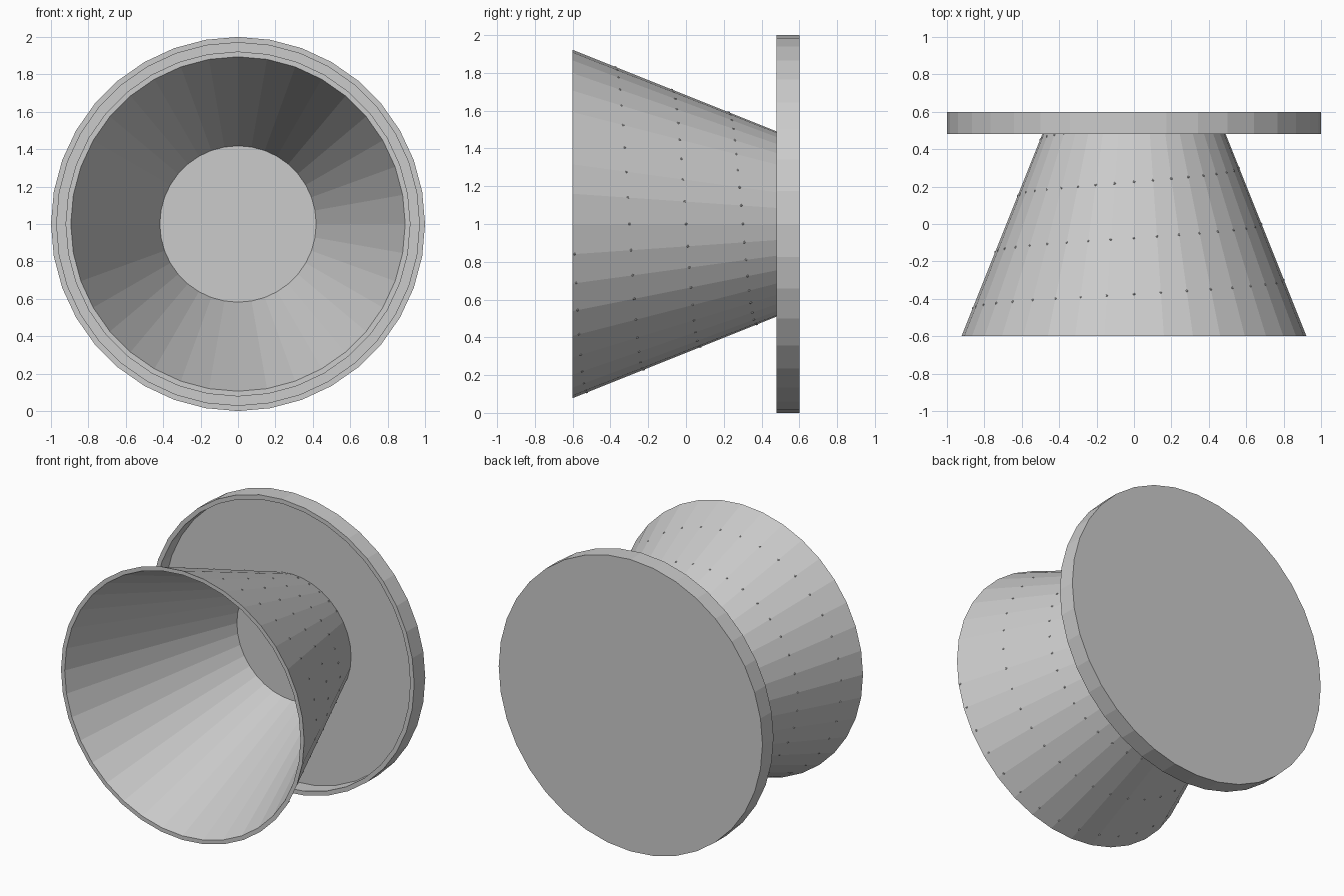
import bpy, bmesh, math
from mathutils import Matrix, Vector

if "Cube" in bpy.data.objects:
    bpy.data.objects.remove(bpy.data.objects["Cube"])

SIDES = 36
CENTRE = Vector((0, 0, 1))


def add_object(name, bm):
    bmesh.ops.recalc_face_normals(bm, faces=bm.faces)
    mesh = bpy.data.meshes.new(name)
    bm.to_mesh(mesh)
    bm.free()
    obj = bpy.data.objects.new(name, mesh)
    obj.location = CENTRE
    bpy.context.collection.objects.link(obj)
    return obj


def ring_point(r, y, a):
    return Vector((r * math.cos(a), y, r * math.sin(a)))


def lathe(name, profile, closed=False):
    """Turn an (r, y) profile around the y axis; open ends are capped flat."""
    bm = bmesh.new()
    rings = [[bm.verts.new(ring_point(r, y, 2 * math.pi * i / SIDES))
              for i in range(SIDES)] for r, y in profile]
    pairs = list(zip(rings, rings[1:]))
    if closed:
        pairs.append((rings[-1], rings[0]))
    for a, b in pairs:
        for i in range(SIDES):
            j = (i + 1) % SIDES
            bm.faces.new((a[i], a[j], b[j], b[i]))
    if not closed:
        bm.faces.new(rings[0])
        bm.faces.new(rings[-1])
    return add_object(name, bm)


def cone_radius(y):
    return 0.922 - 0.4 * (y + 0.6)


# Shallow dish at the back, open to the front with a thin rim
lathe("back_dish", [(1.0, 0.6), (1.0, 0.48), (0.97, 0.48), (0.97, 0.585)])

# Thin-walled flared funnel standing on the dish floor
lathe("funnel", [(cone_radius(-0.6), -0.6), (cone_radius(0.585), 0.585),
                 (cone_radius(0.585) - 0.03, 0.585),
                 (cone_radius(-0.6) - 0.028, -0.6)], closed=True)

# Tiny studs winding around the funnel in four turns
bm = bmesh.new()
for i in range(1, 4 * SIDES - 3):
    y = -0.6 + 0.3 * i / SIDES
    p = ring_point(cone_radius(y) - 0.003, y, -2 * math.pi * i / SIDES)
    bmesh.ops.create_icosphere(bm, subdivisions=1, radius=0.008,
                               matrix=Matrix.Translation(p))
add_object("spiral_studs", bm)
